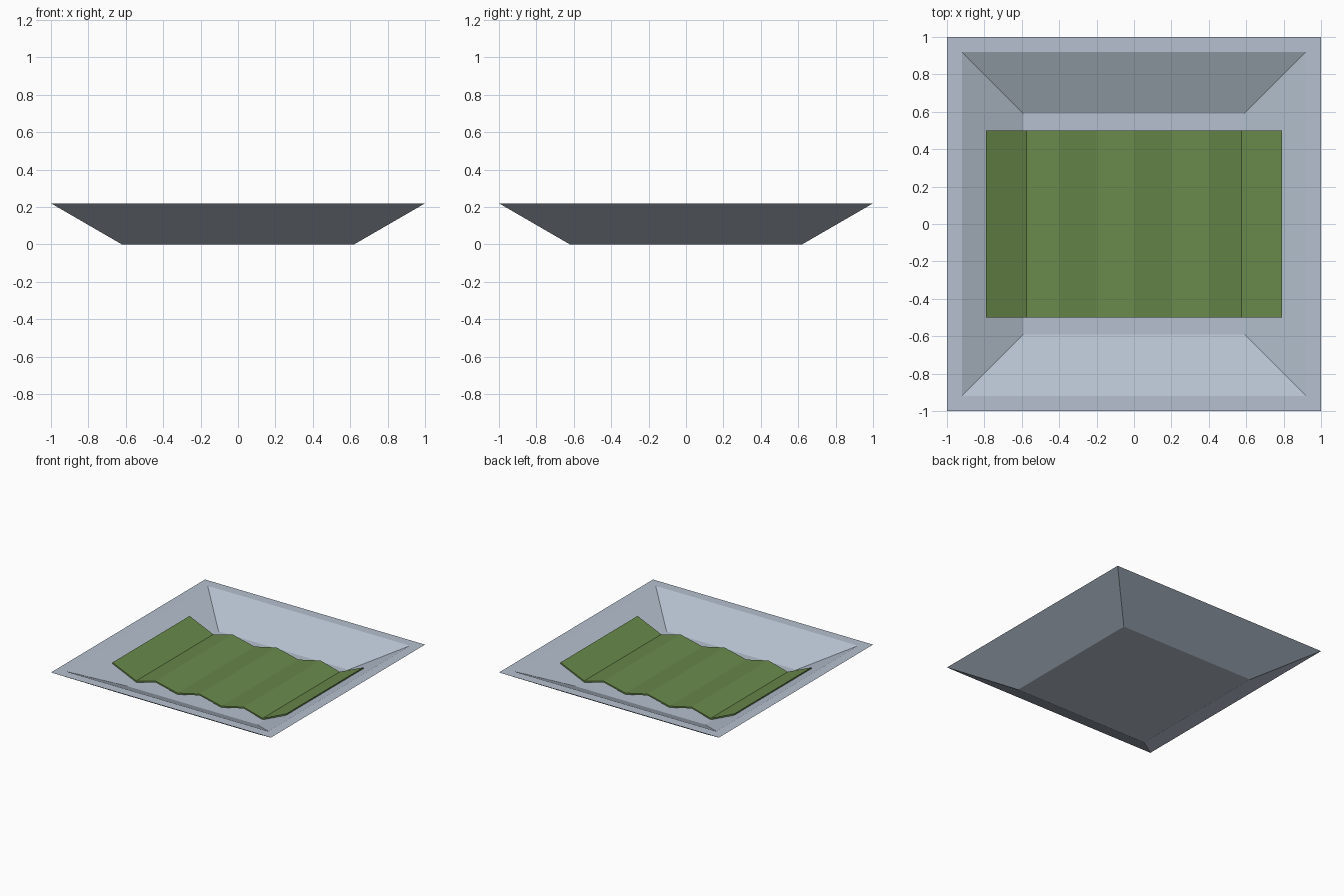
import bpy, bmesh

if "Cube" in bpy.data.objects:
    bpy.data.objects.remove(bpy.data.objects["Cube"])


def make_material(name, color):
    mat = bpy.data.materials.new(name)
    mat.diffuse_color = (*color, 1)
    mat.use_nodes = True
    mat.node_tree.nodes["Principled BSDF"].inputs["Base Color"].default_value = mat.diffuse_color
    return mat


def make_object(name, bm, mat):
    bmesh.ops.recalc_face_normals(bm, faces=bm.faces[:])
    mesh = bpy.data.meshes.new(name)
    bm.to_mesh(mesh)
    bm.free()
    obj = bpy.data.objects.new(name, mesh)
    bpy.context.collection.objects.link(obj)
    mesh.materials.append(mat)
    return obj


def loft(bm, rings):
    # Closed rings joined by quads, with a cap at each end
    loops = [[bm.verts.new(p) for p in ring] for ring in rings]
    for a, b in zip(loops, loops[1:]):
        n = len(a)
        for i in range(n):
            j = (i + 1) % n
            bm.faces.new((a[i], a[j], b[j], b[i]))
    bm.faces.new(loops[0])
    bm.faces.new(loops[-1])


# Square tray: outer base, outer rim, inner rim, inner floor
bm = bmesh.new()
loft(bm, [[(sx * h, sy * h, z) for sx, sy in ((-1, -1), (1, -1), (1, 1), (-1, 1))]
          for h, z in ((0.62, 0), (1.0, 0.22), (0.92, 0.22), (0.59, 0.06))])
make_object("tray", bm, make_material("tray_glaze", (0.46, 0.53, 0.62)))

# Wavy leaf liner: mirrored zigzag profile extruded along y
THICK = 0.012
half = [(0.0, 0.12), (0.2, 0.074), (0.4, 0.12), (0.575, 0.074), (0.79, 0.168)]
top = [(-x, z) for x, z in reversed(half[1:])] + half
outline = top + [(x, z - THICK) for x, z in reversed(top)]
bm = bmesh.new()
loft(bm, [[(x, y, z) for x, z in outline] for y in (-0.5, 0.5)])
make_object("leaf_liner", bm, make_material("leaf_green", (0.14, 0.25, 0.07)))
